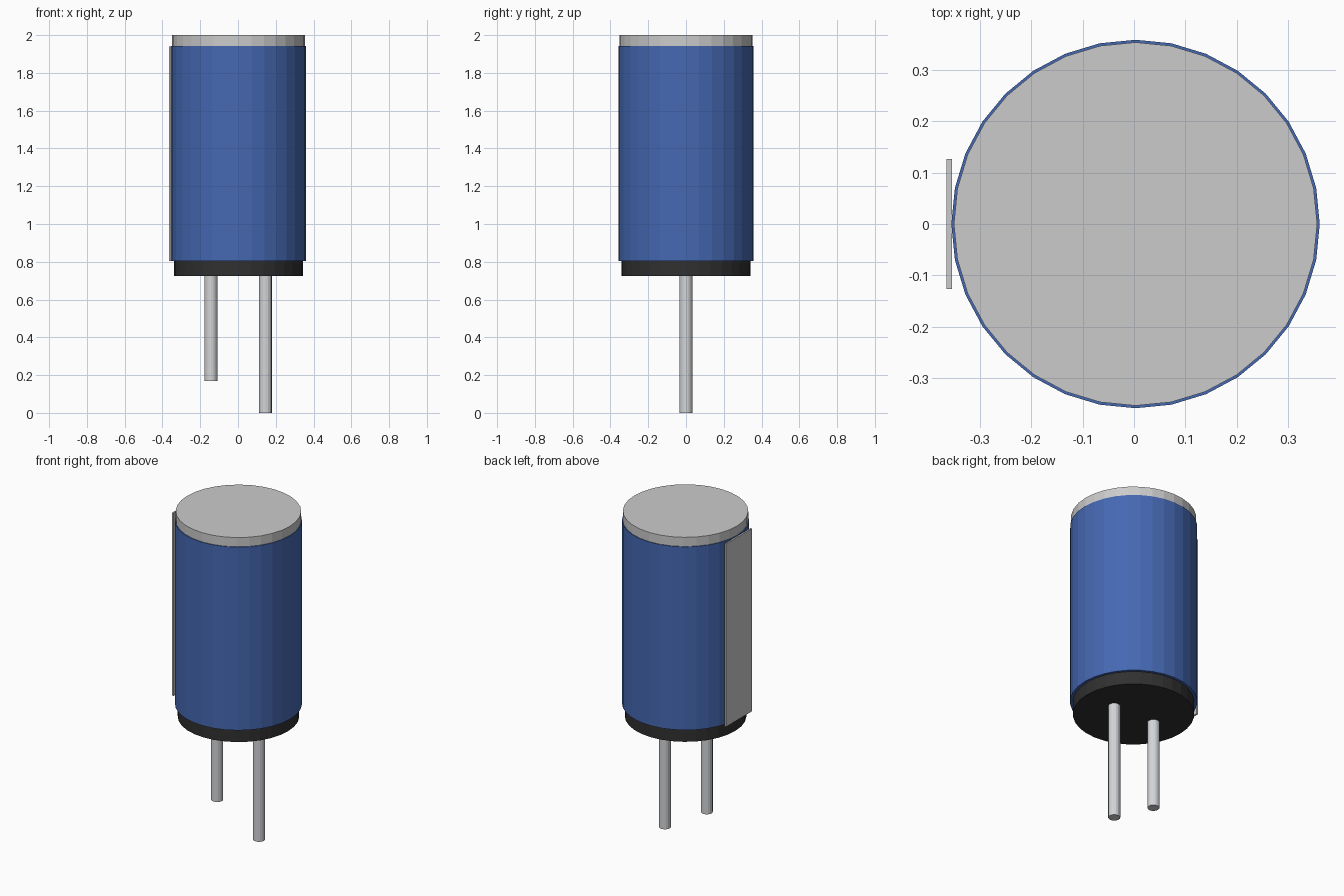
import bpy

if "Cube" in bpy.data.objects:
    bpy.data.objects.remove(bpy.data.objects["Cube"])

CX = 0.003  # axis of the can; the stripe shifts the overall bounds slightly


def material(name, rgb):
    mat = bpy.data.materials.new(name)
    mat.diffuse_color = (*rgb, 1)
    mat.use_nodes = True
    mat.node_tree.nodes["Principled BSDF"].inputs["Base Color"].default_value = mat.diffuse_color
    return mat


def finish(name, mat):
    obj = bpy.context.object
    obj.name = name
    if mat:
        obj.data.materials.append(mat)
    return obj


def cylinder(name, x, radius, z0, z1, sides=32, mat=None):
    bpy.ops.mesh.primitive_cylinder_add(vertices=sides, radius=radius, depth=z1 - z0,
                                        location=(x, 0, (z0 + z1) / 2))
    return finish(name, mat)


def box(name, x0, x1, y0, y1, z0, z1, mat=None):
    bpy.ops.mesh.primitive_cube_add(size=1, location=((x0 + x1) / 2, (y0 + y1) / 2, (z0 + z1) / 2))
    bpy.context.object.scale = (x1 - x0, y1 - y0, z1 - z0)
    bpy.ops.object.transform_apply(location=False, rotation=False, scale=True)
    return finish(name, mat)


blue = material("blue_sleeve", (0.06, 0.14, 0.45))
dark = material("dark_rubber", (0.03, 0.03, 0.03))
metal = material("pin_metal", (0.65, 0.66, 0.68))

# Can: rubber base, coloured sleeve, metal top
cylinder("rubber_base", CX, 0.342, 0.725, 0.805, mat=dark)
cylinder("sleeve", CX, 0.358, 0.805, 1.943, mat=blue)
cylinder("top_cap", CX, 0.353, 1.943, 2.0)

# Polarity stripe lying flat against the left side
box("polarity_stripe", -0.364, -0.354, -0.126, 0.126, 0.805, 1.94)

# Leads of unequal length
for name, x, z0 in (("short_lead", -0.143, 0.17), ("long_lead", 0.145, 0.0)):
    cylinder(name, x, 0.034, z0, 0.725, sides=16, mat=metal)
